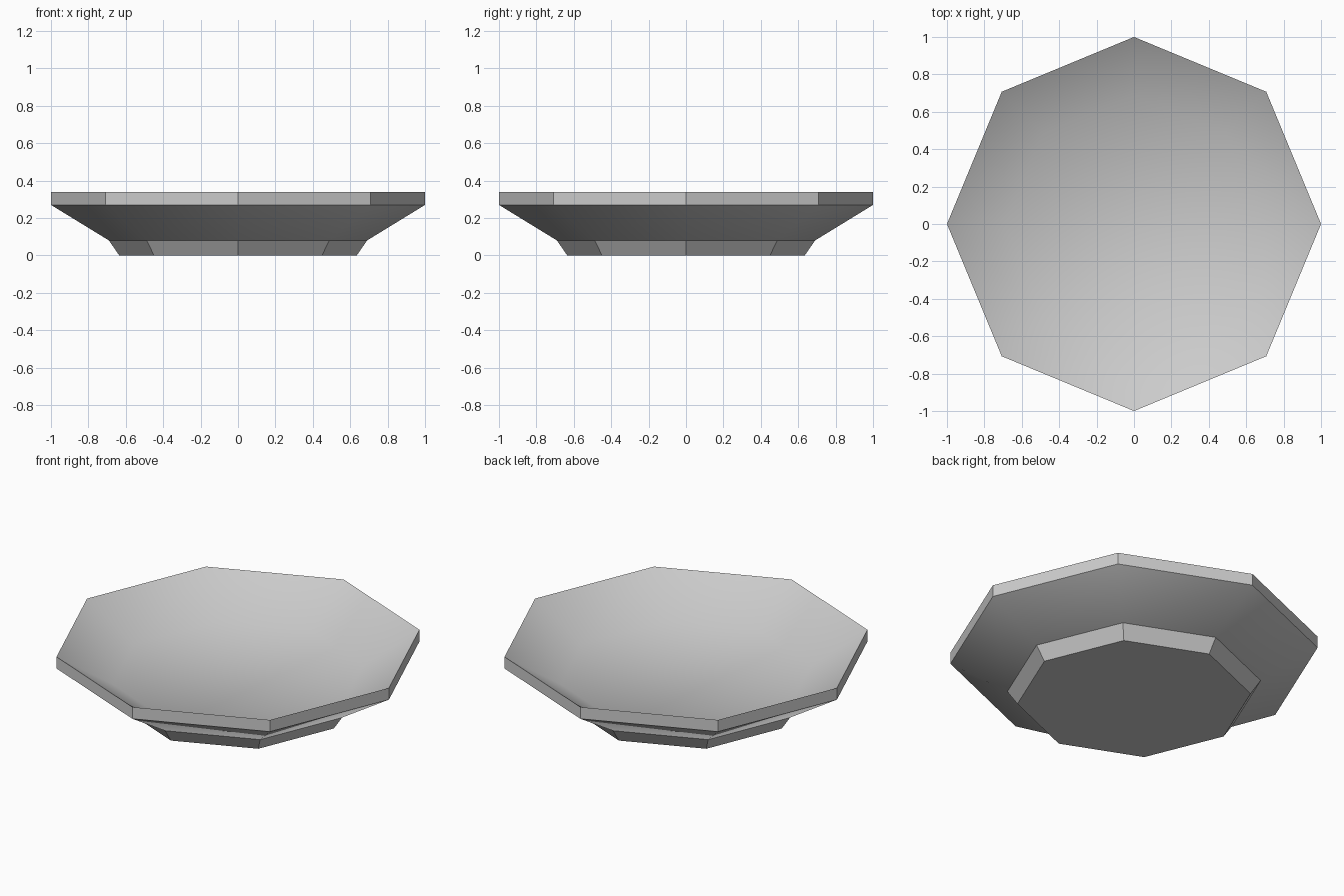
import bpy, bmesh, math

cube = bpy.data.objects.get("Cube")
if cube:
    bpy.data.objects.remove(cube, do_unlink=True)

SIDES = 8

grey = bpy.data.materials.new("light_grey")
grey.use_nodes = True
colour = (0.6, 0.6, 0.6, 1)
grey.diffuse_color = colour
grey.node_tree.nodes["Principled BSDF"].inputs["Base Color"].default_value = colour


def lathe(name, profile):
    """Closed octagonal solid from (radius, height) rings, listed bottom to top."""
    bm = bmesh.new()
    rings = []
    for radius, z in profile:
        angles = [math.tau * i / SIDES for i in range(SIDES)]
        rings.append([bm.verts.new((radius * math.cos(a), radius * math.sin(a), z))
                      for a in angles])
    for low, high in zip(rings, rings[1:]):
        for i in range(SIDES):
            j = (i + 1) % SIDES
            bm.faces.new((low[i], low[j], high[j], high[i]))
    # Close the first and last rings with flat caps
    bm.faces.new(rings[0][::-1])
    bm.faces.new(rings[-1])
    mesh = bpy.data.meshes.new(name)
    bm.to_mesh(mesh)
    bm.free()
    mesh.materials.append(grey)
    obj = bpy.data.objects.new(name, mesh)
    bpy.context.collection.objects.link(obj)
    return obj


# Shallow dish: underside, upright rim, hollow inside with a flat floor
dish = lathe("dish", [(0.69, 0.08), (1, 0.27), (1, 0.34), (0.69, 0.15)])

# Flared foot under the dish
foot = lathe("foot", [(0.635, 0), (0.69, 0.08)])

# Smooth the inside and underside of the dish, keep the rim crisp
bpy.ops.object.select_all(action="DESELECT")
dish.select_set(True)
bpy.context.view_layer.objects.active = dish
bpy.ops.object.shade_smooth_by_angle(angle=math.radians(38))
